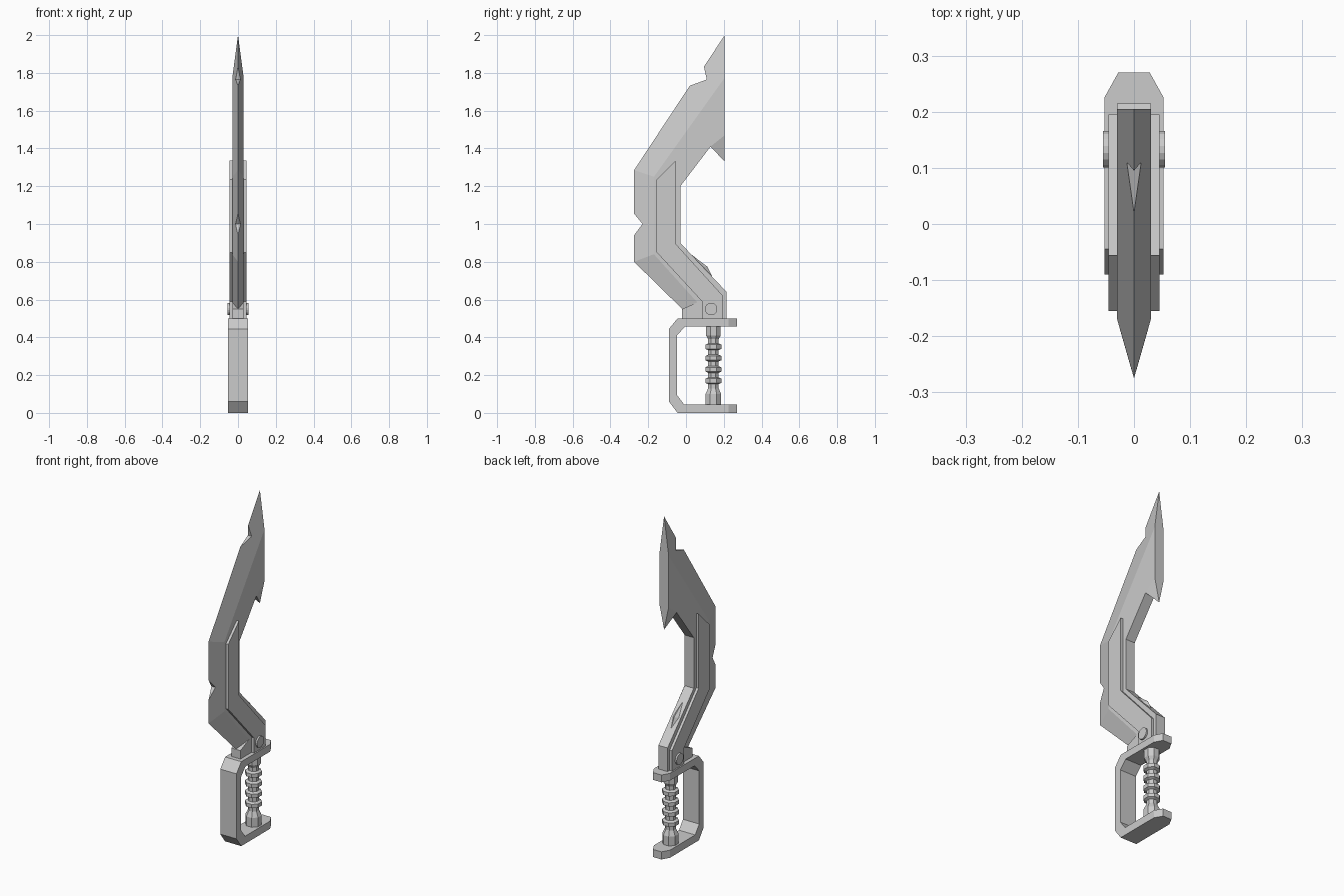
import bpy, bmesh
from math import cos, sin, pi
from mathutils import Vector

cube = bpy.data.objects.get("Cube")
if cube:
    bpy.data.objects.remove(cube, do_unlink=True)

steel = bpy.data.materials.new("grey_steel")
steel.use_nodes = True
GREY = (0.6, 0.6, 0.6, 1)
steel.diffuse_color = GREY
steel.node_tree.nodes["Principled BSDF"].inputs["Base Color"].default_value = GREY


def finish(name, bm):
    bmesh.ops.remove_doubles(bm, verts=bm.verts, dist=0.0002)
    bmesh.ops.recalc_face_normals(bm, faces=bm.faces)
    mesh = bpy.data.meshes.new(name)
    bm.to_mesh(mesh)
    bm.free()
    mesh.materials.append(steel)
    obj = bpy.data.objects.new(name, mesh)
    bpy.context.collection.objects.link(obj)
    return obj


def slab(outline, half):
    """Side outline (y, z) extruded to +-half in x."""
    bm = bmesh.new()
    face = bm.faces.new([bm.verts.new((-half, y, z)) for y, z in outline])
    new = bmesh.ops.extrude_face_region(bm, geom=[face])["geom"]
    bmesh.ops.translate(bm, vec=(2 * half, 0, 0),
                        verts=[v for v in new if isinstance(v, bmesh.types.BMVert)])
    return bm


def lathe(name, profile, sides, centre, axis):
    """Stack of polygon rings (radius, height) along axis x or z."""
    bm = bmesh.new()
    rings = []
    for r, h in profile:
        ring = []
        for i in range(sides):
            a = 2 * pi * (i + 0.5) / sides
            p = (r * cos(a), r * sin(a), h) if axis == "z" else (h, r * cos(a), r * sin(a))
            ring.append(bm.verts.new(Vector(p) + Vector(centre)))
        rings.append(ring)
    for low, high in zip(rings, rings[1:]):
        for i in range(sides):
            j = (i + 1) % sides
            bm.faces.new((low[i], low[j], high[j], high[i]))
    bm.faces.new(rings[0])
    bm.faces.new(rings[-1])
    return finish(name, bm)


# Blade: sharp front edge, flat sides, notches in the bevel
T = 0.03
tip, barb = (0, 0.205, 2.0), (0, 0.205, 1.33)
edge_low, edge_a, edge_b = (0, -0.02, 0.55), (0, -0.275, 0.80), (0, -0.275, 1.285)
cut_a, cut_mid, cut_b = (0, -0.275, 0.94), (0.013, -0.23, 1.0), (0, -0.275, 1.055)
top_a, top_mid, top_b = (0, 0.02, 1.732), (0.0128, 0.11, 1.765), (0, 0.095, 1.833)
ridge_low, ridge_a = (T, 0.06, 0.585), (T, -0.17, 0.84)
ridge_b, ridge_top = (T, -0.17, 1.25), (T, 0.205, 1.775)
barb_side, barb_root = (T, 0.205, 1.47), (T, 0.13, 1.41)
back_b, back_a, heel = (T, -0.03, 1.20), (T, -0.03, 0.90), (T, 0.215, 0.64)
foot_back, foot_front, collar = (T, 0.215, 0.49), (T, -0.02, 0.49), (T, -0.02, 0.55)


def flip(p):
    return (-p[0], p[1], p[2])


half_faces = [
    [ridge_low, ridge_a, ridge_b, ridge_top, barb_side, barb_root,
     back_b, back_a, heel, foot_back, foot_front, collar],
    [edge_low, edge_a, ridge_a, ridge_low],
    [edge_a, cut_a, cut_mid, cut_b, edge_b, ridge_b, ridge_a],
    [edge_b, top_a, top_mid, top_b, tip, ridge_top, ridge_b],
    [edge_low, ridge_low, collar],
    [barb_side, barb, barb_root],
]
centre_faces = [[m, flip(m), e] for m, e in
                ((cut_mid, cut_a), (cut_mid, cut_b), (top_mid, top_a), (top_mid, top_b))]
centre_faces += [[tip, ridge_top, barb_side, barb, flip(barb_side), flip(ridge_top)],
                 [barb, barb_root, flip(barb_root)],
                 [edge_low, collar, foot_front, flip(foot_front), flip(collar)]]
spine = [barb_root, back_b, back_a, heel, foot_back, foot_front]
centre_faces += [[a, b, flip(b), flip(a)] for a, b in zip(spine, spine[1:])]

bm = bmesh.new()
for pts in half_faces + [[flip(p) for p in f] for f in half_faces] + centre_faces:
    bm.faces.new([bm.verts.new(p) for p in pts])
finish("blade", bm)

# Raised reinforcing panel on both sides
finish("side_panel", slab([(-0.055, 1.335), (-0.155, 1.235), (-0.155, 0.85), (0.085, 0.59),
                           (0.085, 0.49), (0.195, 0.49), (0.195, 0.62), (-0.055, 0.895)], 0.045))

# Small wedge on the back of the blade
bm = bmesh.new()
root, peak, end = (0, 0.03, 0.837), (0, 0.112, 0.775), (0, 0.14, 0.72)
left, right = (0.02, 0.09, 0.77), (-0.02, 0.09, 0.77)
for tri in ((root, peak, left), (peak, end, left), (root, right, peak), (peak, right, end),
            (root, left, end), (root, end, right)):
    bm.faces.new([bm.verts.new(p) for p in tri])
finish("back_wedge", bm)

# Hand guard: open frame with chamfered rear corners
bm = slab([(0.27, 0.5), (-0.045, 0.5), (-0.09, 0.445), (-0.09, 0.06), (-0.045, 0), (0.27, 0),
           (0.27, 0.045), (-0.01, 0.045), (-0.048, 0.095), (-0.048, 0.41), (-0.005, 0.457),
           (0.27, 0.457)], 0.053)
for side in (1, -1):
    bmesh.ops.bisect_plane(bm, geom=bm.verts[:] + bm.edges[:] + bm.faces[:], dist=1e-5,
                           plane_co=(side * 0.053, 0.225, 0), plane_no=(side * 0.045, 0.025, 0),
                           clear_outer=True)
    bmesh.ops.holes_fill(bm, edges=[e for e in bm.edges if e.is_boundary], sides=0)
finish("hand_guard", bm)

# Grip with four collars
profile = [(0.045, 0.04), (0.045, 0.10), (0.03, 0.13)]
for z in (0.17, 0.23, 0.29, 0.35):
    profile += [(0.03, z - 0.018), (0.046, z - 0.011), (0.046, z + 0.011), (0.03, z + 0.018)]
profile += [(0.03, 0.39), (0.042, 0.41), (0.042, 0.46)]
lathe("grip", profile, 8, (0, 0.145, 0), "z")

# Pivot pin through the blade root
lathe("pivot_pin", [(0.033, -0.055), (0.033, 0.055)], 16, (0, 0.133, 0.55), "x")
